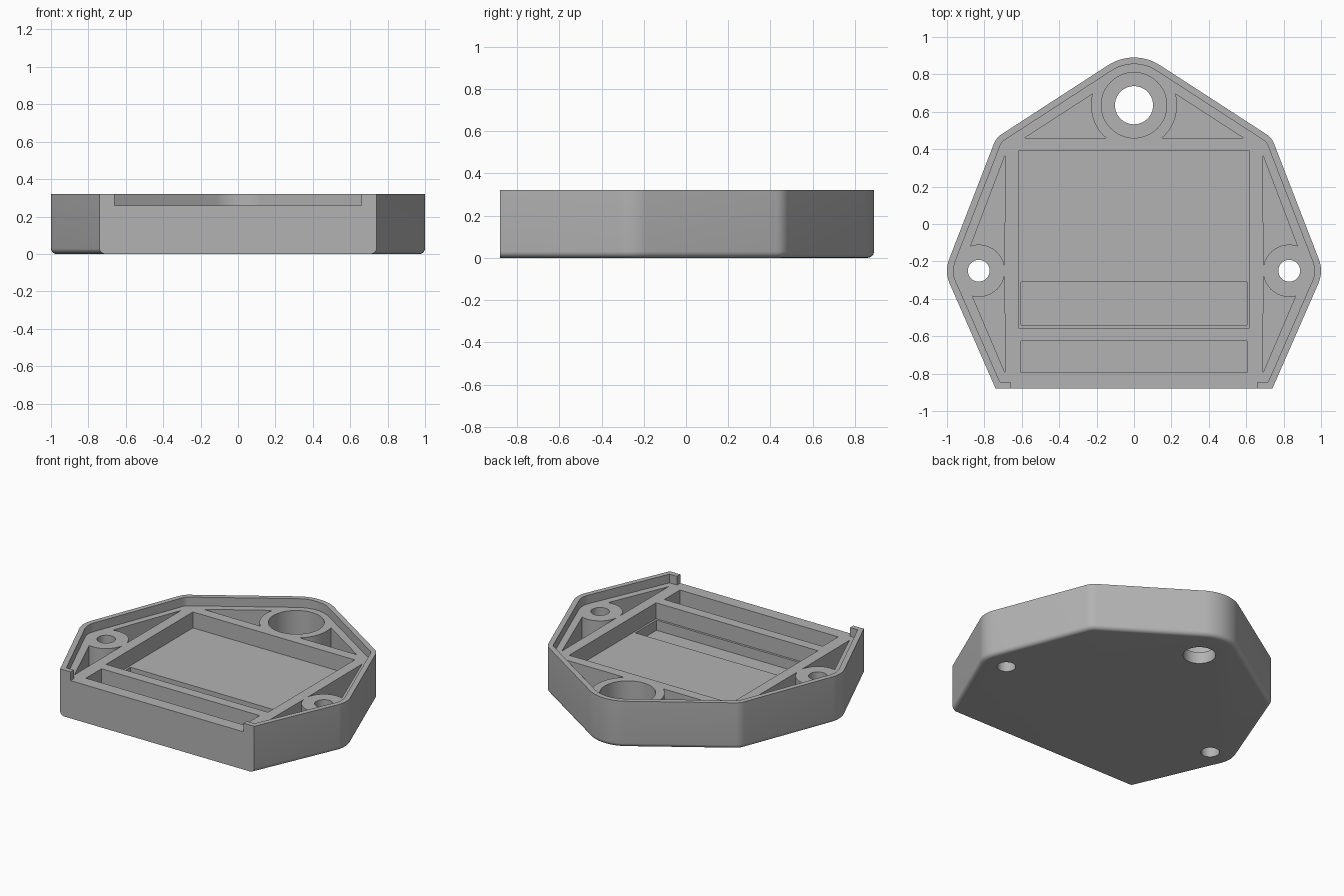
import bpy, bmesh
from math import cos, sin, pi, radians

cube = bpy.data.objects.get("Cube")
if cube:
    bpy.data.objects.remove(cube, do_unlink=True)

GREY = (0.45, 0.45, 0.45, 1)
mat = bpy.data.materials.new("matte grey")
mat.use_nodes = True
mat.diffuse_color = GREY
mat.node_tree.nodes["Principled BSDF"].inputs["Base Color"].default_value = GREY

HEIGHT, DECK, FLOOR, TRAY = 0.32, 0.26, 0.08, 0.15
FRONT = -0.88
SIDE, TOP = (0.83, -0.25), (0, 0.635)      # screw boss centres


def arc(centre, r, a, b, n=10):
    angles = [radians(a + (b - a) * i / n) for i in range(n + 1)]
    return [(centre[0] + r * cos(t), centre[1] + r * sin(t)) for t in angles]


def circle(centre, r):
    return arc(centre, r, 0, 360, 64)[:-1]


def rect(x, y0, y1):
    return [(-x, y0), (x, y0), (x, y1), (-x, y1)]


def mirror(points):
    return [(-x, y) for x, y in reversed(points)]


def outline(inset, front=FRONT):
    """Case outline, moved inwards by the inset; the front stays straight."""
    corner = (0.74 - inset / 0.921 + (front - FRONT) * 0.424, front)
    half = [corner]
    half += arc(SIDE, 0.17 - inset, -23, 20.5)
    half += arc((0.655, 0.395), 0.1 - inset, 20.5, 57.1)
    half += arc(TOP, 0.255 - inset, 57.1, 90, 12)
    return half + mirror(half[:-1])


def loft(name, rings):
    """Solid through stacked (outline, z) rings."""
    bm = bmesh.new()
    loops = [[bm.verts.new((x, y, z)) for x, y in pts] for pts, z in rings]
    for low, high in zip(loops, loops[1:]):
        for i in range(len(low)):
            j = (i + 1) % len(low)
            bm.faces.new((low[i], low[j], high[j], high[i]))
    bm.faces.new(loops[0][::-1])
    bm.faces.new(loops[-1])
    bmesh.ops.recalc_face_normals(bm, faces=bm.faces)
    mesh = bpy.data.meshes.new(name)
    bm.to_mesh(mesh)
    bm.free()
    mesh.materials.append(mat)
    obj = bpy.data.objects.new(name, mesh)
    bpy.context.collection.objects.link(obj)
    return obj


# Case body with a rounded lower edge
R = 0.03
fillet = [(outline(R * (1 - sin(t))), R * (1 - cos(t)))
          for t in [i * pi / 12 for i in range(7)]]
case = loft("case_body", fillet + [(outline(0), HEIGHT)])

# Pockets, as (outline, floor height)
upper_side = [(0.69, 0.365)] + arc(SIDE, 0.14, 171, 72, 16)
lower_side = [(0.69, -0.795)] + arc(SIDE, 0.14, 284, 189, 16)
top_corner = [(0.585, 0.46)] + arc(TOP, 0.23, 15, -49.5, 16)
cuts = [
    (outline(0.035, -0.845), DECK),          # recess inside the rim
    (rect(0.66, -1, -0.8), DECK),            # front opening in the rim
    (rect(0.617, -0.555, 0.39), TRAY),       # main tray
    (rect(0.603, -0.54, -0.31), FLOOR),      # deep part of the tray
    (rect(0.603, -0.795, -0.625), FLOOR),    # front slot
    (circle(TOP, 0.175), FLOOR),             # large counterbore
    (circle(TOP, 0.102), -0.1),              # large through hole
]
for shape in (upper_side, lower_side, top_corner):
    cuts += [(shape, FLOOR), (mirror(shape), FLOOR)]
for x in (-SIDE[0], SIDE[0]):
    cuts.append((circle((x, SIDE[1]), 0.058), -0.1))

bpy.context.view_layer.objects.active = case
for points, floor in cuts:
    cutter = loft("cutter", [(points, floor), (points, 0.5)])
    cutter.hide_render = True
    mod = case.modifiers.new("cut", "BOOLEAN")
    mod.operation, mod.solver, mod.object = "DIFFERENCE", "EXACT", cutter
    bpy.ops.object.modifier_apply(modifier=mod.name)
    bpy.data.objects.remove(cutter, do_unlink=True)

# Smooth curved walls, sharp edges kept
bpy.ops.object.select_all(action="DESELECT")
case.select_set(True)
bpy.ops.object.shade_smooth_by_angle(angle=radians(30))
